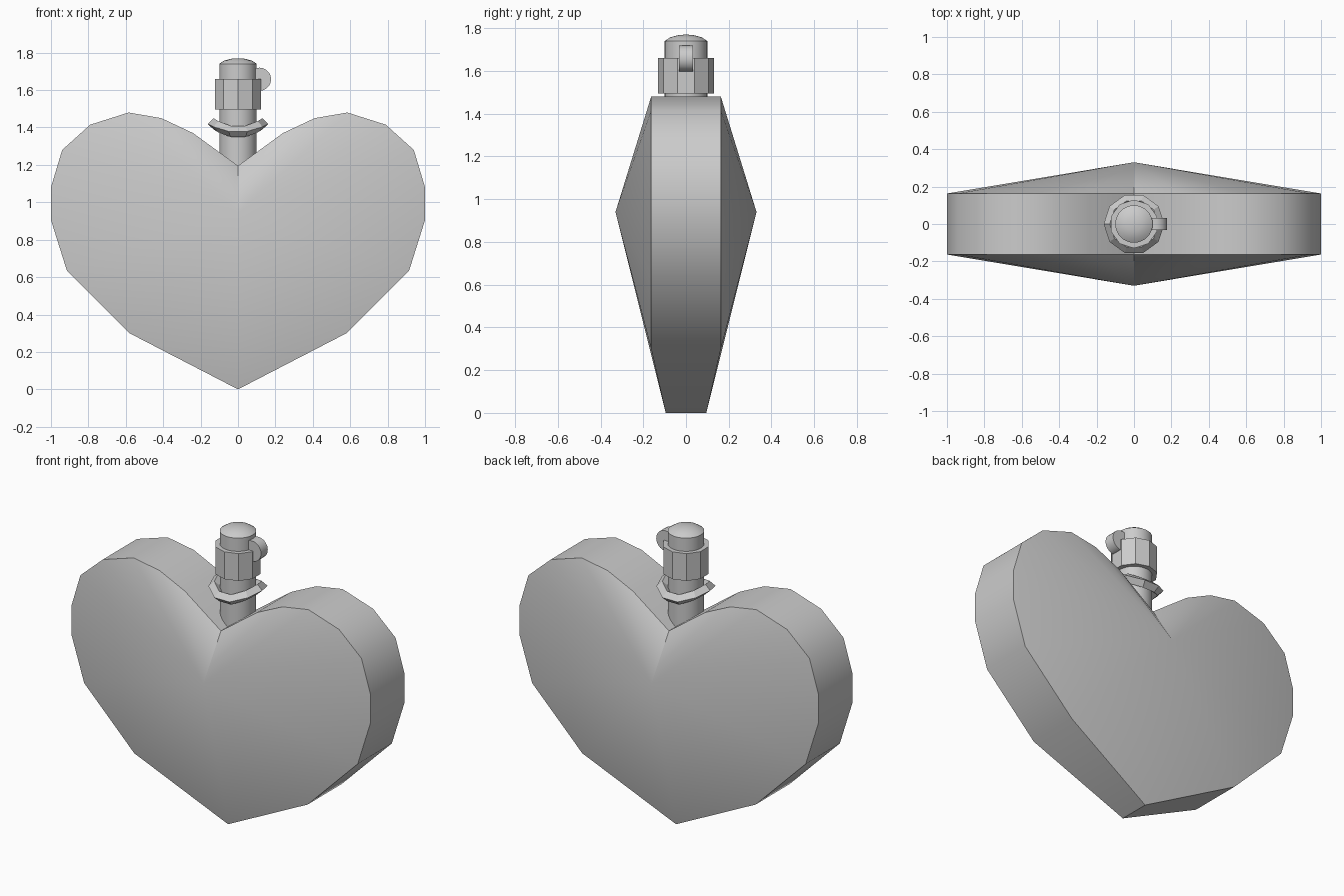
import bpy, bmesh
from math import sin, cos, pi, radians

if "Cube" in bpy.data.objects:
    bpy.data.objects.remove(bpy.data.objects["Cube"])


def make(name, verts, faces, angle=None):
    me = bpy.data.meshes.new(name)
    me.from_pydata(verts, [], faces)
    bm = bmesh.new()
    bm.from_mesh(me)
    bmesh.ops.recalc_face_normals(bm, faces=bm.faces)
    bm.to_mesh(me)
    bm.free()
    ob = bpy.data.objects.new(name, me)
    bpy.context.collection.objects.link(ob)
    if angle:
        bpy.ops.object.select_all(action='DESELECT')
        ob.select_set(True)
        bpy.context.view_layer.objects.active = ob
        bpy.ops.object.shade_smooth_by_angle(angle=radians(angle))
    return ob


def lathe(name, profile, sides, angle=None, start=0.0):
    verts = [(r * cos(start + 2 * pi * i / sides), r * sin(start + 2 * pi * i / sides), z)
             for r, z in profile for i in range(sides)]
    faces = [(k * sides + i, k * sides + (i + 1) % sides,
              (k + 1) * sides + (i + 1) % sides, (k + 1) * sides + i)
             for k in range(len(profile) - 1) for i in range(sides)]
    faces += [tuple(range(sides)), tuple(range(len(verts) - sides, len(verts)))]
    return make(name, verts, faces, angle)


# Heart body: straight rim wall with a shallow peak on the front and back
right = [(0.58, 0.30), (0.915, 0.635), (1.0, 0.905), (1.0, 1.08), (0.94, 1.28),
         (0.79, 1.415), (0.585, 1.48), (0.41, 1.45), (0.24, 1.37)]
outline = [(0, 0)] + right + [(0, 1.195)] + [(-x, z) for x, z in reversed(right)]
n = len(outline)
verts = []
for side in (-1, 1):
    verts += [(x, side * (0.095 if z == 0 else 0.163), z) for x, z in outline]
verts += [(0, -0.33, 0.94), (0, 0.33, 0.94)]
faces = []
for i in range(n):
    j = (i + 1) % n
    faces += [(i, j, n + j, n + i), (i, j, 2 * n), (n + i, n + j, 2 * n + 1)]
make("heart_body", verts, faces, 40)

# Neck with a domed stopper
lathe("neck", [(0.1, 1.1), (0.1, 1.74), (0.075, 1.757), (0.04, 1.767), (0.01, 1.77)], 32, 30)

# Faceted collar
lathe("faceted_collar", [(0.13, 1.495), (0.13, 1.66)], 10, start=pi / 2)

# Wavy ring around the neck, raised at both sides
seg = 10
verts, faces = [], []
for i in range(seg):
    a = 2 * pi * i / seg
    z = 1.397 + 0.022 * cos(2 * a)
    for dr, dz in ((0.032, 0), (0, 0.03), (-0.035, 0), (0, -0.03)):
        r = 0.13 + dr
        verts.append((r * cos(a), r * sin(a), z + dz))
    for k in range(4):
        j = (i + 1) % seg
        faces.append((i * 4 + k, i * 4 + (k + 1) % 4, j * 4 + (k + 1) % 4, j * 4 + k))
make("neck_ring", verts, faces)

# Small round tab on the right of the collar
m = 20
verts = [(0.115 + 0.062 * cos(2 * pi * i / m), y, 1.658 + 0.062 * sin(2 * pi * i / m))
         for y in (-0.032, 0.032) for i in range(m)]
faces = [(i, (i + 1) % m, m + (i + 1) % m, m + i) for i in range(m)]
faces += [tuple(range(m)), tuple(range(m, 2 * m))]
make("side_tab", verts, faces, 30)
